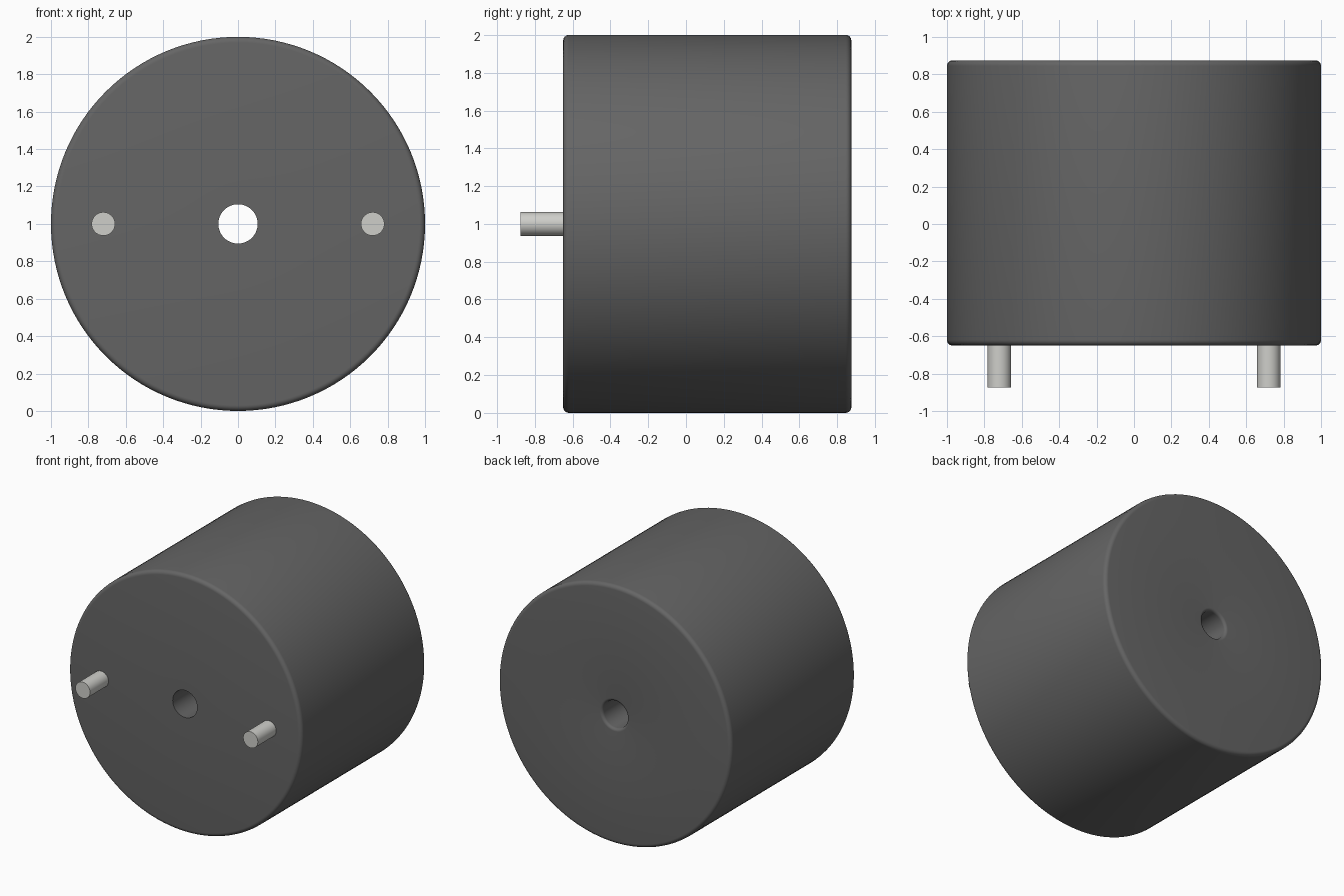
import bpy, bmesh
from math import pi, sin, cos, radians

if "Cube" in bpy.data.objects:
    bpy.data.objects.remove(bpy.data.objects["Cube"])

FRONT, BACK, CZ = -0.65, 0.875, 1.0


def arc(r, y, rad, a0, a1, n=6):
    """Points of a fillet arc in the (radius, y) plane."""
    return [(r + rad * cos(radians(a0 + (a1 - a0) * i / n)),
             y + rad * sin(radians(a0 + (a1 - a0) * i / n))) for i in range(n + 1)]


def material(name, color):
    m = bpy.data.materials.new(name)
    m.diffuse_color = color
    m.use_nodes = True
    m.node_tree.nodes["Principled BSDF"].inputs["Base Color"].default_value = m.diffuse_color
    return m


def lathe(name, profile, x, segs, mat, closed):
    """Revolve a (radius, y) profile around the y direction at (x, CZ)."""
    bm = bmesh.new()
    verts = [bm.verts.new((r, y, 0)) for r, y in profile]
    pairs = list(zip(verts, verts[1:])) + ([(verts[-1], verts[0])] if closed else [])
    edges = [bm.edges.new(p) for p in pairs]
    bmesh.ops.spin(bm, geom=verts + edges, cent=(0, 0, 0), axis=(0, 1, 0),
                   angle=2 * pi, steps=segs, use_duplicate=False)
    bmesh.ops.remove_doubles(bm, verts=bm.verts, dist=1e-5)
    bmesh.ops.recalc_face_normals(bm, faces=bm.faces)
    me = bpy.data.meshes.new(name)
    bm.to_mesh(me)
    bm.free()
    me.materials.append(mat)
    ob = bpy.data.objects.new(name, me)
    ob.location = (x, 0, CZ)
    bpy.context.collection.objects.link(ob)
    bpy.ops.object.select_all(action='DESELECT')
    ob.select_set(True)
    bpy.context.view_layer.objects.active = ob
    bpy.ops.object.shade_smooth_by_angle(angle=radians(30))
    return ob


dark = material("dark_casing", (0.13, 0.13, 0.13, 1))
metal = material("pin_metal", (0.62, 0.62, 0.59, 1))

# Casing: rounded drum with a through hole, hole rim eased at the back
f, h, e = 0.03, 0.105, 0.022
casing = ([(h, FRONT)]
          + arc(1 - f, FRONT + f, f, -90, 0)
          + arc(1 - f, BACK - f, f, 0, 90)
          + arc(h + e, BACK - e, e, 90, 180))
lathe("casing", casing, 0, 128, dark, True)

# Two contact pins on the front face
pin = [(0, -0.875), (0.063, -0.875), (0.063, FRONT + 0.01), (0, FRONT + 0.01)]
for side, x in (("left", -0.72), ("right", 0.72)):
    lathe(f"{side}_pin", pin, x, 32, metal, False)
